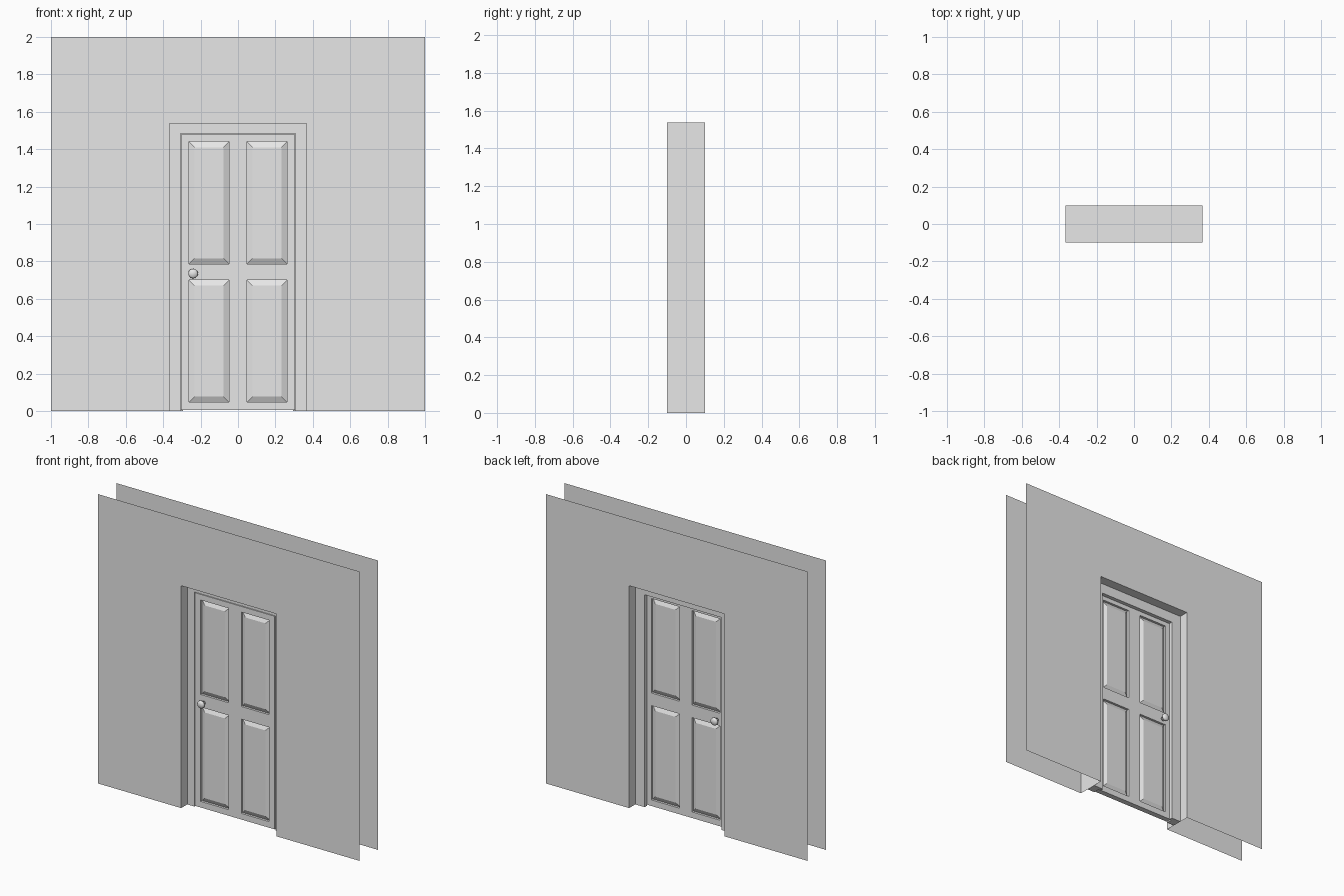
import bpy, bmesh, math
from mathutils import Vector

if "Cube" in bpy.data.objects:
    bpy.data.objects.remove(bpy.data.objects["Cube"])

grey = bpy.data.materials.new("plain_grey")
grey.diffuse_color = (0.8, 0.8, 0.8, 1)
grey.use_nodes = True
grey.node_tree.nodes["Principled BSDF"].inputs["Base Color"].default_value = grey.diffuse_color


def finish(bm, name, recalc=True):
    if recalc:
        bmesh.ops.recalc_face_normals(bm, faces=bm.faces)
    me = bpy.data.meshes.new(name)
    bm.to_mesh(me)
    bm.free()
    me.materials.append(grey)
    ob = bpy.data.objects.new(name, me)
    bpy.context.collection.objects.link(ob)
    return ob


def arch_outline(ow, oh, iw, ih):
    # upside-down U in x/z: outer half width and height, inner half width and height
    return [(-ow, 0), (-ow, oh), (ow, oh), (ow, 0),
            (iw, 0), (iw, ih), (-iw, ih), (-iw, 0)]


def arch(bm, pts, y0, y1, sides):
    # front and back sheets joined by the listed side edges
    f = [bm.verts.new((x, y0, z)) for x, z in pts]
    b = [bm.verts.new((x, y1, z)) for x, z in pts]
    bm.faces.new(f[::-1])
    bm.faces.new(b)
    n = len(pts)
    for i in sides:
        j = (i + 1) % n
        bm.faces.new((f[i], f[j], b[j], b[i]))


# wall: two sheets, joined only around the doorway
OW, OH = 0.365, 1.537
bm = bmesh.new()
arch(bm, arch_outline(1, 2, OW, OH), -0.1, 0.1, (4, 5, 6))
finish(bm, "wall")

# door frame and the stop the door closes against
for name, iw, ih, y0, y1 in (("door_frame", 0.308, 1.483, -0.033, 0.007),
                             ("door_stop", 0.293, 1.468, 0.007, 0.033)):
    bm = bmesh.new()
    arch(bm, arch_outline(OW, OH, iw, ih), y0, y1, range(8))
    finish(bm, name)

# door leaf with four raised panels on each side
Y0, Y1 = -0.033, 0.005
xs = (-0.304, -0.262, -0.048, 0.048, 0.262, 0.304)
zs = (0.006, 0.048, 0.70, 0.787, 1.44, 1.479)
bm = bmesh.new()
grid = [[bm.verts.new((x, Y0, z)) for x in xs] for z in zs]
for r in range(5):
    for c in range(5):
        bm.faces.new((grid[r][c], grid[r][c + 1], grid[r + 1][c + 1], grid[r + 1][c]))
ret = bmesh.ops.extrude_face_region(bm, geom=bm.faces[:], use_keep_orig=True)
moved = [g for g in ret["geom"] if isinstance(g, bmesh.types.BMVert)]
bmesh.ops.translate(bm, verts=moved, vec=(0, Y1 - Y0, 0))
bmesh.ops.recalc_face_normals(bm, faces=bm.faces)
bm.normal_update()


def is_panel(f):
    c = f.calc_center_median()
    return abs(f.normal.y) > 0.9 and 0.06 < abs(c.x) < 0.25 and (0.1 < c.z < 0.69 or 0.8 < c.z < 1.43)


DEPTH = 0.016
panels = [f for f in bm.faces if is_panel(f)]
dirs = [f.normal.copy() for f in panels]
panels = bmesh.ops.extrude_discrete_faces(bm, faces=panels)["faces"]
for f, d in zip(panels, dirs):
    n = Vector((0, -1 if f.calc_center_median().y < (Y0 + Y1) / 2 else 1, 0))
    bmesh.ops.translate(bm, verts=f.verts[:], vec=-n * DEPTH)
bm.normal_update()
bmesh.ops.inset_individual(bm, faces=panels, thickness=0.042, depth=DEPTH - 0.001)
finish(bm, "door_leaf")

# door knobs, one each side: (radius, distance out from the door face)
profile = [(0, 0), (0.014, 0), (0.012, 0.014), (0.02, 0.018), (0.026, 0.026),
           (0.025, 0.034), (0.018, 0.041), (0, 0.043)]
for name, face, s in (("knob_front", Y0, -1), ("knob_back", Y1, 1)):
    bm = bmesh.new()
    vs = [bm.verts.new((-0.24 + r, face + s * d, 0.735)) for r, d in profile]
    es = [bm.edges.new(p) for p in zip(vs, vs[1:])]
    bmesh.ops.spin(bm, geom=vs + es, cent=(-0.24, 0, 0.735), axis=(0, 1, 0),
                   angle=2 * math.pi, steps=20)
    bmesh.ops.remove_doubles(bm, verts=bm.verts, dist=0.0005)
    ob = finish(bm, name)
    for p in ob.data.polygons:
        p.use_smooth = True
